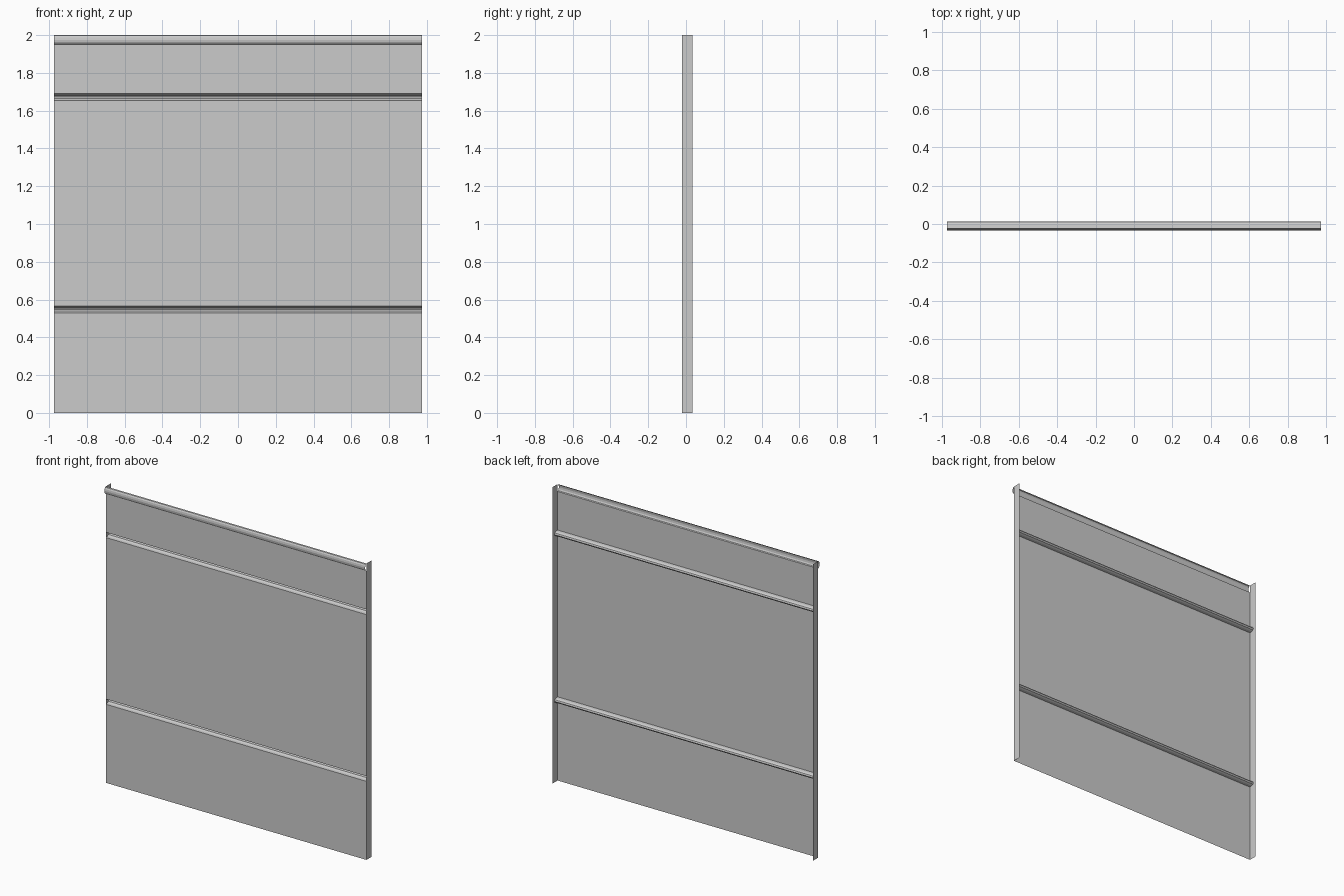
import bpy
import bmesh
from math import sin, cos, pi

cube = bpy.data.objects.get("Cube")
if cube:
    bpy.data.objects.remove(cube, do_unlink=True)

HALF_WIDTH = 0.973
SHEET_Y, BACK_Y, HEIGHT = -0.02, 0.034, 2.0

grey = bpy.data.materials.new("sheet_metal_grey")
grey.use_nodes = True
color = (0.6, 0.6, 0.6, 1)
grey.diffuse_color = color
grey.node_tree.nodes["Principled BSDF"].inputs["Base Color"].default_value = color


def bulge(low, high, depth, steps=6):
    """Half-round (y, z) profile pressed out of the sheet; depth is signed."""
    mid, half = (low + high) / 2, (high - low) / 2
    return [(SHEET_Y + depth * sin(pi * i / steps), mid - half * cos(pi * i / steps))
            for i in range(steps + 1)]


def build(name, start, path_vector):
    """Sweep an open line of points along a vector into a thin sheet."""
    bm = bmesh.new()
    verts = [bm.verts.new(p) for p in start]
    edges = [bm.edges.new(pair) for pair in zip(verts, verts[1:])]
    swept = bmesh.ops.extrude_edge_only(bm, edges=edges)["geom"]
    bmesh.ops.translate(bm, vec=path_vector,
                        verts=[g for g in swept if isinstance(g, bmesh.types.BMVert)])
    bmesh.ops.recalc_face_normals(bm, faces=bm.faces)
    mesh = bpy.data.meshes.new(name)
    bm.to_mesh(mesh)
    bm.free()
    mesh.materials.append(grey)
    obj = bpy.data.objects.new(name, mesh)
    bpy.context.collection.objects.link(obj)
    return obj


# Front sheet with two pressed grooves and a rolled top edge
profile = [(SHEET_Y, 0)]
profile += bulge(0.53, 0.565, 0.034)
profile += bulge(1.655, 1.69, 0.034)
profile += bulge(1.95, HEIGHT, -0.014)
build("front_sheet", [(-HALF_WIDTH, y, z) for y, z in profile], (2 * HALF_WIDTH, 0, 0))

# Side flanges folded backwards
for name, side in (("left_flange", 1), ("right_flange", -1)):
    x = side * HALF_WIDTH
    build(name, [(x, SHEET_Y, 0), (x, SHEET_Y, HEIGHT)], (0, BACK_Y - SHEET_Y, 0))
